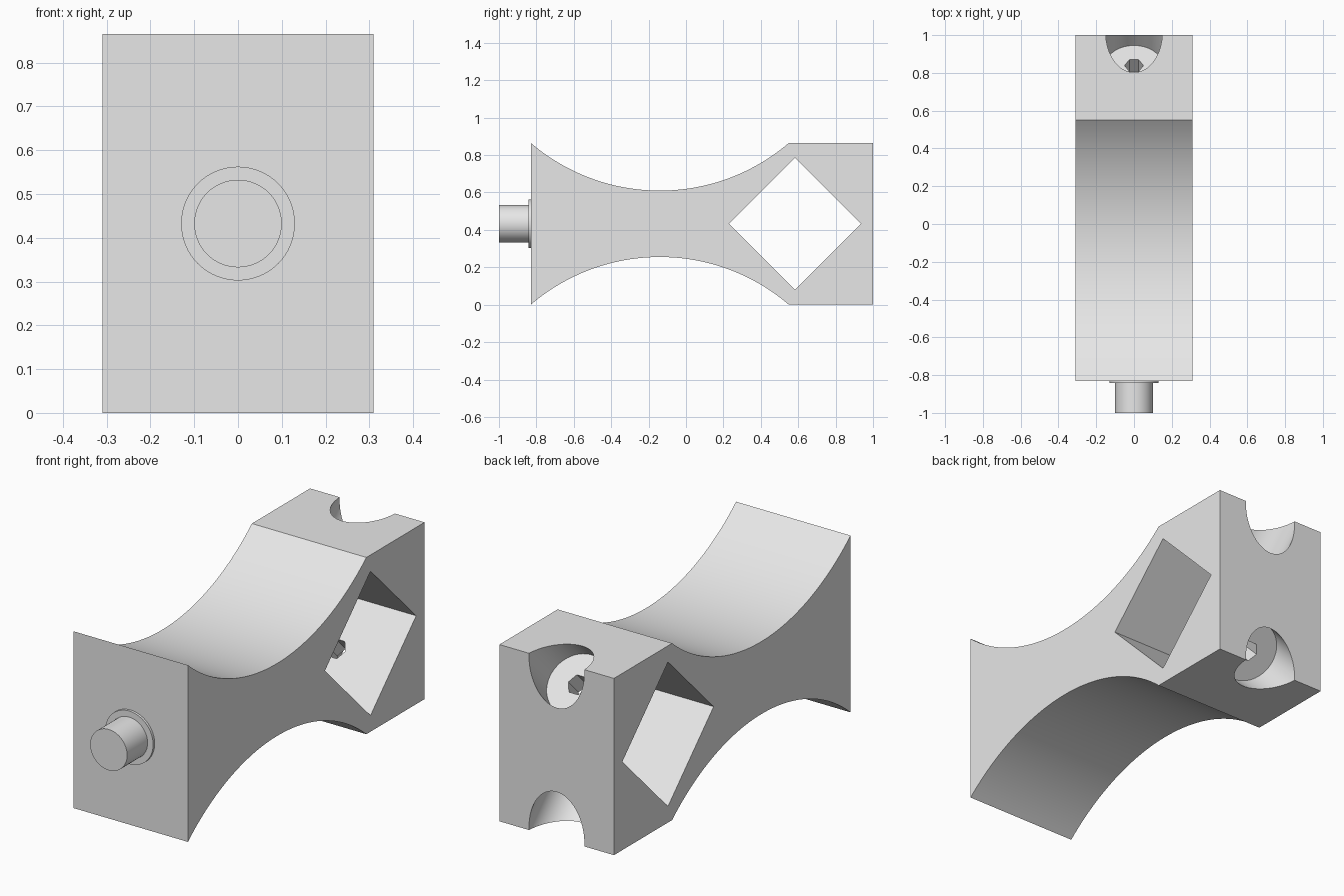
import bpy
import bmesh
import math
from mathutils import Vector

cube = bpy.data.objects.get("Cube")
if cube:
    bpy.data.objects.remove(cube, do_unlink=True)

WIDTH, HEIGHT = 0.62, 0.865
MID = HEIGHT / 2
FRONT, WAIST_END, BACK = -0.83, 0.55, 1.0
DIP = 0.255

grey = bpy.data.materials.new("plain grey")
grey.use_nodes = True
grey.diffuse_color = (0.8, 0.8, 0.8, 1)
grey.node_tree.nodes["Principled BSDF"].inputs["Base Color"].default_value = (0.8, 0.8, 0.8, 1)


def cylinder(name, radius, start, end, sides=64):
    start, end = Vector(start), Vector(end)
    axis = end - start
    bpy.ops.mesh.primitive_cylinder_add(
        vertices=sides, radius=radius, depth=axis.length, location=(start + end) / 2,
        rotation=axis.to_track_quat('Z', 'X').to_euler())
    obj = bpy.context.object
    obj.name = name
    obj.data.materials.append(grey)
    return obj


def smooth(obj):
    bpy.ops.object.select_all(action='DESELECT')
    obj.select_set(True)
    bpy.context.view_layer.objects.active = obj
    bpy.ops.object.shade_smooth_by_angle(angle=math.radians(30))


def cut(obj, cutter):
    cutter.hide_render = True
    mod = obj.modifiers.new("cut", 'BOOLEAN')
    mod.operation, mod.solver, mod.object = 'DIFFERENCE', 'EXACT', cutter
    bpy.context.view_layer.objects.active = obj
    bpy.ops.object.modifier_apply(modifier=mod.name)
    bpy.data.objects.remove(cutter, do_unlink=True)


# Body side profile: a square end with a waist of two circular arcs
half = (WAIST_END - FRONT) / 2
centre_y = (WAIST_END + FRONT) / 2
radius = (half ** 2 + DIP ** 2) / (2 * DIP)
sweep = math.asin(half / radius)
steps = 48
top = []
for i in range(steps + 1):
    a = sweep * (2 * i / steps - 1)
    top.append((centre_y + radius * math.sin(a),
                HEIGHT - DIP + radius * (1 - math.cos(a))))
top.append((BACK, HEIGHT))
profile = top + [(y, HEIGHT - z) for y, z in reversed(top)]

# Extrude the profile across the width
bm = bmesh.new()
face = bm.faces.new([bm.verts.new((-WIDTH / 2, y, z)) for y, z in profile])
side = bmesh.ops.extrude_face_region(bm, geom=[face])
moved = [v for v in side["geom"] if isinstance(v, bmesh.types.BMVert)]
bmesh.ops.translate(bm, verts=moved, vec=(WIDTH, 0, 0))
bmesh.ops.recalc_face_normals(bm, faces=bm.faces)
mesh = bpy.data.meshes.new("body")
bm.to_mesh(mesh)
bm.free()
body = bpy.data.objects.new("body", mesh)
bpy.context.collection.objects.link(body)
mesh.materials.append(grey)

# Diamond window through the sides
cut(body, cylinder("window_cutter", 0.353, (-0.5, 0.582, MID), (0.5, 0.582, MID), 4))

# Counterbored screw holes through the upper and lower back corners
for s in (1, -1):
    def along(t):
        return (0.582 + t, MID + s * t) if s else None
    points = {t: (0, *along(t)) for t in (0.12, 0.257, 0.7)}
    cut(body, cylinder("counterbore_cutter", 0.15, points[0.257], points[0.7]))
    cut(body, cylinder("screw_cutter", 0.05, points[0.12], points[0.7], 6))
smooth(body)

# Peg and its collar on the front
smooth(cylinder("peg_collar", 0.13, (0, -0.842, MID), (0, FRONT + 0.01, MID)))
smooth(cylinder("peg", 0.1, (0, -1, MID), (0, FRONT + 0.01, MID)))
